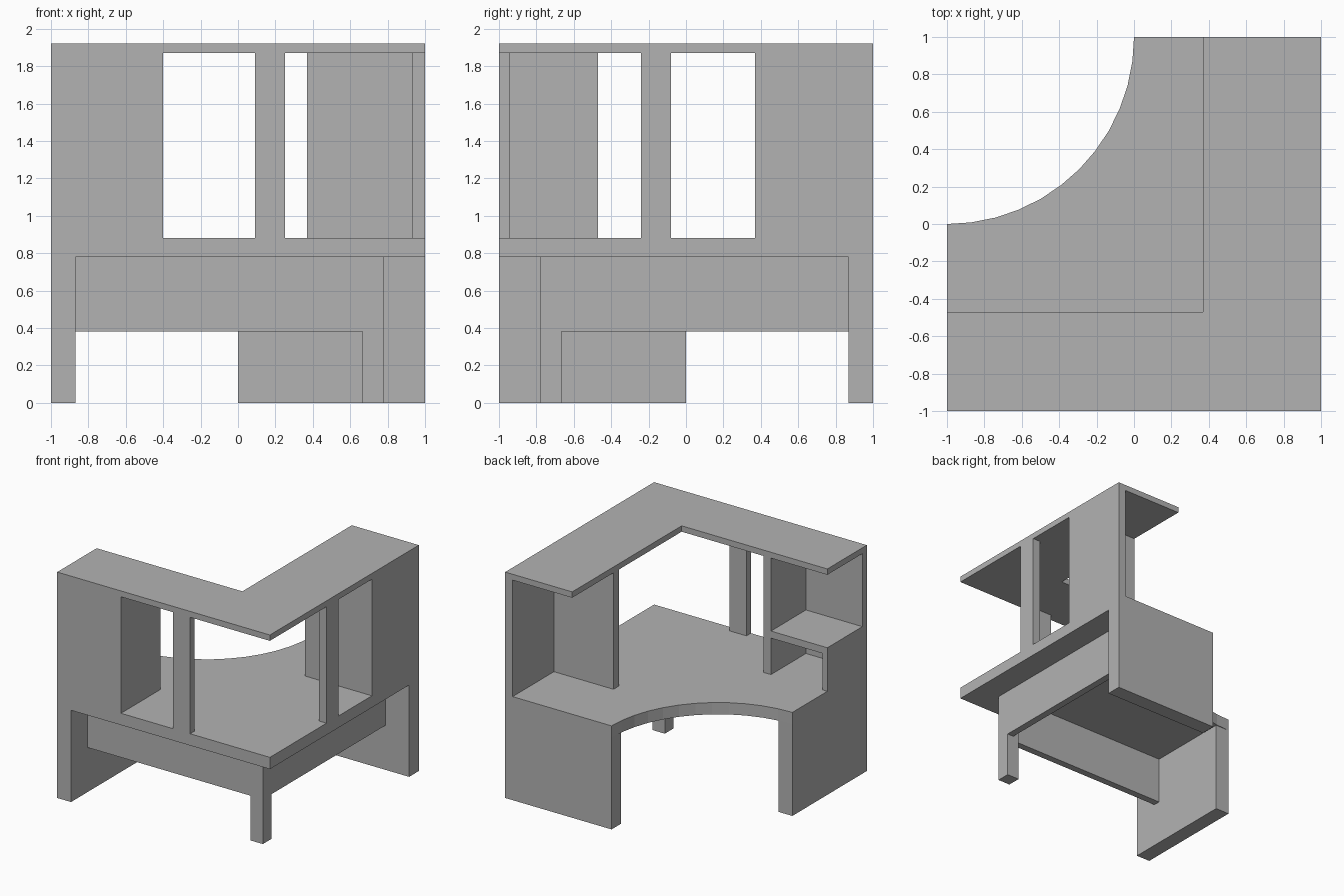
import bpy, math

cube = bpy.data.objects.get("Cube")
if cube:
    bpy.data.objects.remove(cube, do_unlink=True)

# One flat grey for the whole desk
grey = bpy.data.materials.new("plain_grey")
grey.use_nodes = True
colour = (0.45, 0.45, 0.45, 1)
grey.diffuse_color = colour
grey.node_tree.nodes["Principled BSDF"].inputs["Base Color"].default_value = colour


def board(name, outline, z0, z1):
    """Extrude a counter-clockwise xy outline from z0 to z1."""
    n = len(outline)
    verts = [(x, y, z) for z in (z0, z1) for x, y in outline]
    faces = [tuple(reversed(range(n))), tuple(range(n, 2 * n))]
    faces += [(i, (i + 1) % n, n + (i + 1) % n, n + i) for i in range(n)]
    mesh = bpy.data.meshes.new(name)
    mesh.from_pydata(verts, [], faces)
    mesh.materials.append(grey)
    obj = bpy.data.objects.new(name, mesh)
    bpy.context.collection.objects.link(obj)
    return obj


def box(name, x, y, z):
    outline = [(x[0], y[0]), (x[1], y[0]), (x[1], y[1]), (x[0], y[1])]
    return board(name, outline, *z)


# Heights of the main levels
UNDER, DESK = 0.78, 0.88
SHELF, TOP = 1.87, 1.92
RAIL = 0.38

# Corner desktop with a quarter-circle cut-out for the sitter
arc = [(-1 + math.sin(math.radians(a * 7.5)), 1 - math.cos(math.radians(a * 7.5)))
       for a in range(12, -1, -1)]
board("desktop", [(-1, -1), (1, -1), (1, 1)] + arc, UNDER, DESK)

# L-shaped top shelf
board("top_shelf", [(-1, -1), (1, -1), (1, 1), (0.37, 1), (0.37, -0.47), (-1, -0.47)],
      SHELF, TOP)

# Supports under the desktop
box("front_end_leg_panel", (-1, -0.87), (-1, 0), (0, UNDER))
box("side_end_leg_panel", (0, 1), (0.87, 1), (0, UNDER))
box("corner_leg", (0.665, 0.78), (-0.78, -0.665), (0, UNDER))
box("front_rail", (-0.87, 0.665), (-0.78, -0.72), (RAIL, UNDER))
box("side_rail", (0.72, 0.78), (-0.665, 0.87), (RAIL, UNDER))

# Hutch panels, dividers and posts between desktop and top shelf
upper = (DESK, SHELF)
box("front_back_panel", (-1, -0.40), (-1, -0.94), upper)
box("front_divider", (-0.47, -0.40), (-0.94, -0.47), upper)
box("front_post", (0.09, 0.25), (-1, -0.94), upper)
box("side_back_panel", (0.93, 1), (0.37, 1), upper)
box("side_divider", (0.37, 0.93), (0.37, 0.445), upper)
box("side_post", (0.93, 1), (-0.24, -0.08), upper)

# Small raised shelf with its end panel
box("small_shelf", (-1, -0.47), (-0.94, -0.47), (1.19, 1.25))
box("small_shelf_end", (-1, -0.955), (-0.94, -0.47), (DESK, 1.19))
